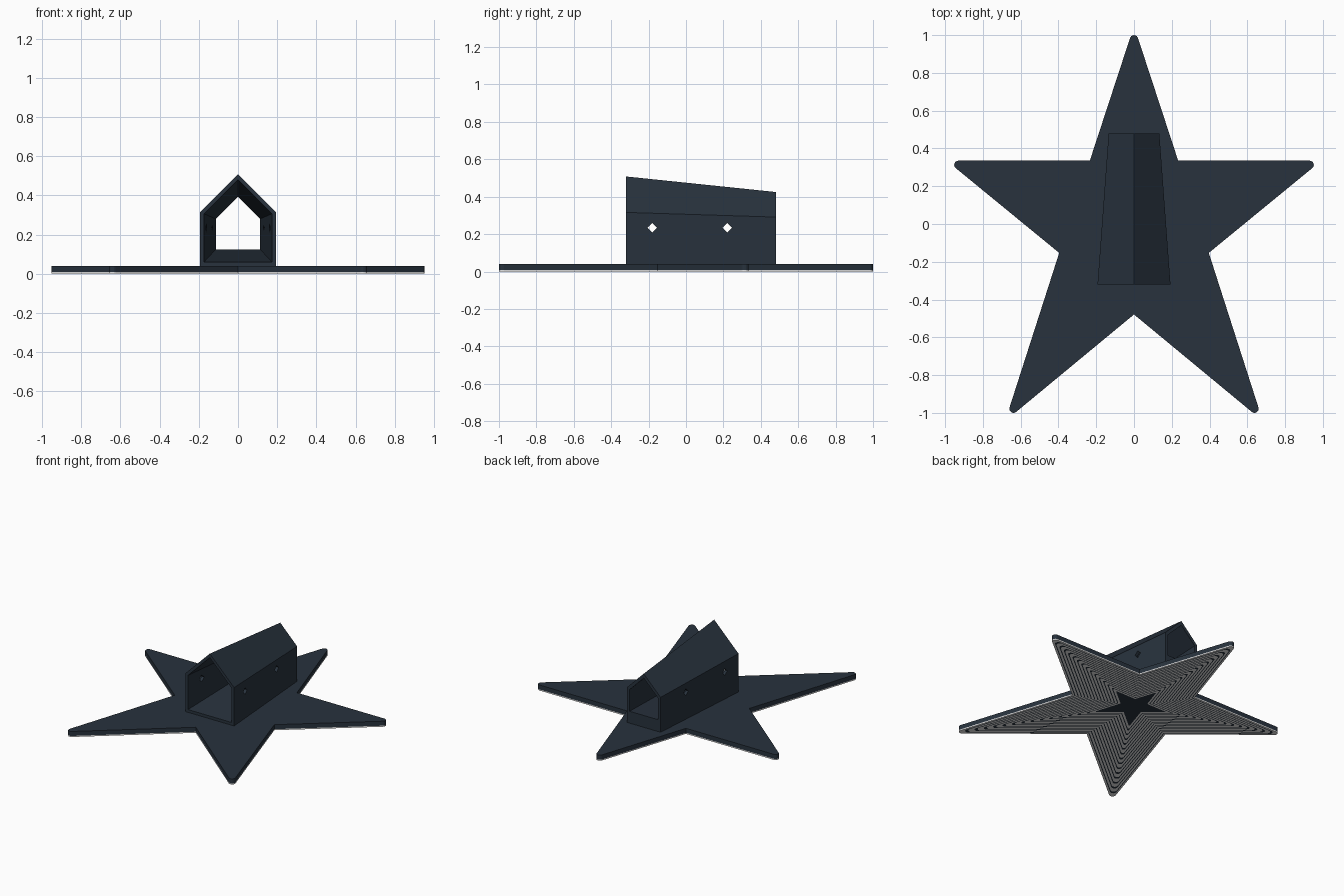
import bpy, bmesh, math
from mathutils import Vector

cube = bpy.data.objects.get("Cube")
if cube:
    bpy.data.objects.remove(cube, do_unlink=True)


def material(name, rgb):
    m = bpy.data.materials.new(name)
    m.use_nodes = True
    m.diffuse_color = (*rgb, 1)
    bsdf = next(n for n in m.node_tree.nodes if n.type == 'BSDF_PRINCIPLED')
    bsdf.inputs["Base Color"].default_value = (*rgb, 1)
    return m


slate = material("dark slate", (0.021, 0.032, 0.047))
white = material("white", (0.8, 0.8, 0.8))


def finish(name, bm, *mats):
    bmesh.ops.recalc_face_normals(bm, faces=bm.faces)
    me = bpy.data.meshes.new(name)
    bm.to_mesh(me)
    bm.free()
    for m in mats:
        me.materials.append(m)
    ob = bpy.data.objects.new(name, me)
    bpy.context.collection.objects.link(ob)
    return ob


def ring(bm, points):
    return [bm.verts.new(p) for p in points]


def bridge(bm, a, b, mat=0):
    n = len(a)
    for i in range(n):
        j = (i + 1) % n
        bm.faces.new((a[i], a[j], b[j], b[i])).material_index = mat


# Star outline: sharp notches and rounded tips, clockwise from the back tip
def star_outline(radius=0.022, steps=6):
    tips = [(0, 0.978), (0.93, 0.313), (0.638, -0.978), (-0.638, -0.978), (-0.93, 0.313)]
    notches = [(0.234, 0.335), (0.396, -0.153), (0, -0.479), (-0.396, -0.153), (-0.234, 0.335)]
    out = []
    for i, tip in enumerate(tips):
        c, before, after = Vector(tip), Vector(notches[i - 1]), Vector(notches[i])
        d1, d2 = c - before, after - c
        start = math.atan2(d1.x, -d1.y)
        end = math.atan2(d2.x, -d2.y)
        sweep = (end - start) % math.tau - math.tau
        for k in range(steps + 1):
            a = start + sweep * k / steps
            out.append(c + radius * Vector((math.cos(a), math.sin(a))))
        out.append(after)
    return out


outline = star_outline()


def star_ring(bm, z, scale=1.0):
    return ring(bm, [(p.x * scale, p.y * scale, z) for p in outline])


# Star base with a white bottom layer and fine dark bands underneath
SLATE, WHITE = 0, 1
BANDS = 15
CORE = 0.2
bm = bmesh.new()
top, seam, bottom = star_ring(bm, 0.04), star_ring(bm, 0.008), star_ring(bm, 0)
bm.faces.new(top).material_index = SLATE
bridge(bm, top, seam, SLATE)
bridge(bm, seam, bottom, WHITE)
previous = bottom
pitch = (1 - CORE) / BANDS
for i in range(BANDS):
    outer = 1 - i * pitch
    for share, mat in ((0.66, WHITE), (1, SLATE)):
        inner = star_ring(bm, 0, outer - share * pitch)
        bridge(bm, previous, inner, mat)
        previous = inner
bm.faces.new(previous).material_index = SLATE
finish("star_base", bm, slate, white)


# Tapering house-shaped tunnel, open at both ends
def gable(y, half, floor, eave, apex):
    return [(-half, y, floor), (half, y, floor), (half, y, eave), (0, y, apex), (-half, y, eave)]


FRONT, BACK = -0.32, 0.48
bm = bmesh.new()
loops = [ring(bm, gable(*g)) for g in (
    (FRONT, 0.193, 0.035, 0.316, 0.508),
    (BACK, 0.134, 0.035, 0.291, 0.425),
    (BACK, 0.113, 0.125, 0.28, 0.393),
    (FRONT, 0.173, 0.06, 0.306, 0.48))]
for i in range(4):
    bridge(bm, loops[i], loops[(i + 1) % 4])
tunnel = finish("house_tunnel", bm, slate)

# Diamond holes through both side walls
bm = bmesh.new()
for y in (-0.18, 0.22):
    ends = [ring(bm, [(x, y + 0.025 * math.cos(k * math.pi / 2),
                       0.234 + 0.025 * math.sin(k * math.pi / 2)) for k in range(4)])
            for x in (-0.4, 0.4)]
    bridge(bm, *ends)
    for e in ends:
        bm.faces.new(e)
cutter = finish("hole_cutter", bm, slate)
cutter.hide_render = True
mod = tunnel.modifiers.new("holes", 'BOOLEAN')
mod.operation = 'DIFFERENCE'
mod.solver = 'EXACT'
mod.object = cutter
bpy.context.view_layer.objects.active = tunnel
bpy.ops.object.modifier_apply(modifier=mod.name)
bpy.data.objects.remove(cutter, do_unlink=True)
